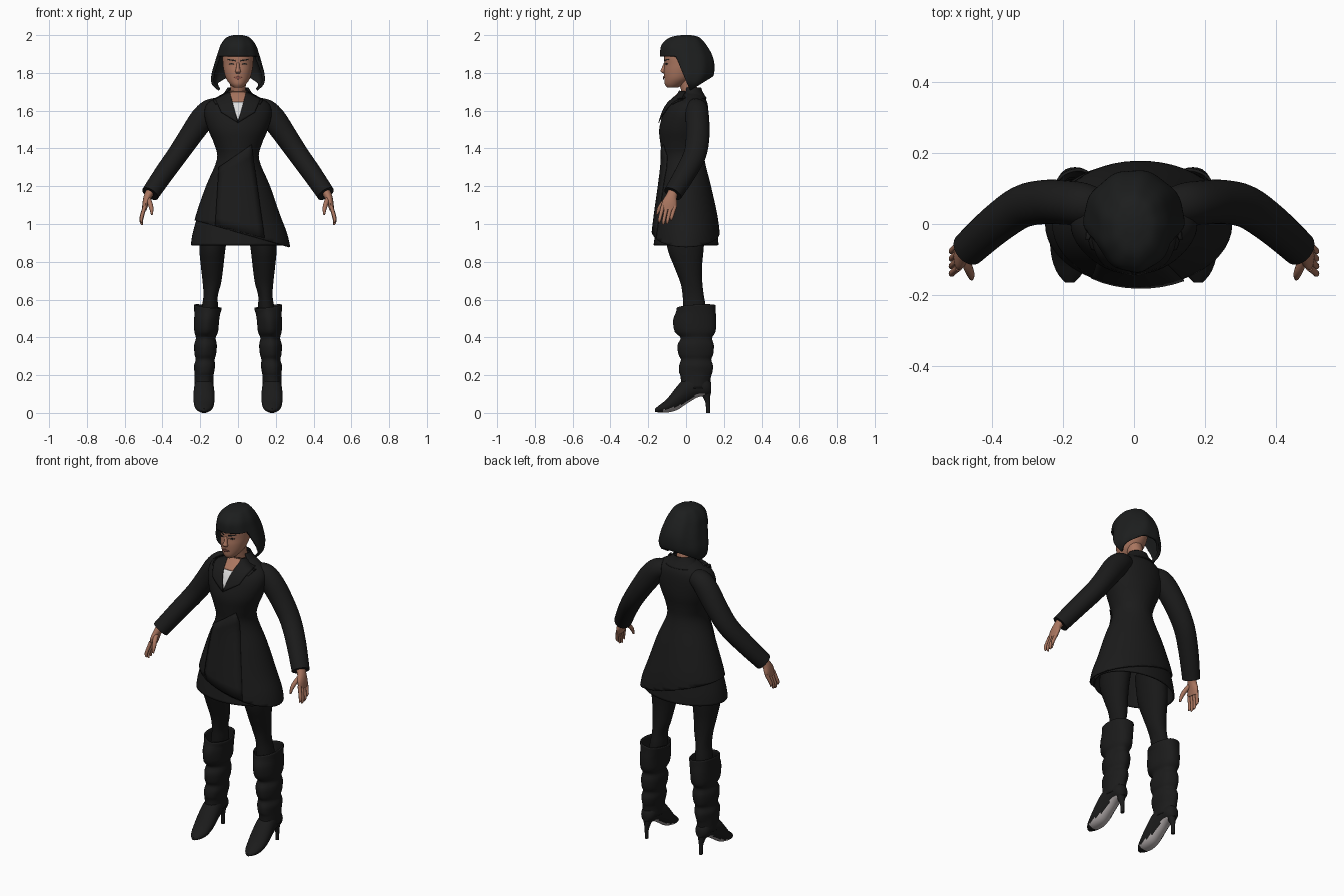
import bpy, bmesh, math
from mathutils import Vector
from mathutils.bvhtree import BVHTree

if "Cube" in bpy.data.objects:
    bpy.data.objects.remove(bpy.data.objects["Cube"])

X, Y, Z = Vector((1, 0, 0)), Vector((0, 1, 0)), Vector((0, 0, 1))


def material(name, *rgb):
    m = bpy.data.materials.new(name)
    m.use_nodes = True
    m.diffuse_color = (*rgb, 1)
    m.node_tree.nodes["Principled BSDF"].inputs["Base Color"].default_value = (*rgb, 1)
    return m


CLOTH = material("black_cloth", .011, .011, .011)
TIGHTS = material("black_tights", .009, .009, .009)
LEATHER = material("black_leather", .011, .011, .011)
HAIR = material("dark_hair", .012, .013, .013)
SKIN = material("skin", .40, .18, .115)
LIPS = material("lips", .27, .09, .07)
SHIRT = material("white_shirt", .72, .72, .72)
SOLE = material("grey_sole", .48, .44, .44)


def finish(name, bm, mat, mirror=False, thick=0, angle=50):
    bmesh.ops.recalc_face_normals(bm, faces=bm.faces)
    me = bpy.data.meshes.new(name)
    bm.to_mesh(me)
    bm.free()
    me.materials.append(mat)
    me.polygons.foreach_set("use_smooth", [True] * len(me.polygons))
    me.set_sharp_from_angle(angle=math.radians(angle))
    ob = bpy.data.objects.new(name, me)
    bpy.context.collection.objects.link(ob)
    if thick:
        mod = ob.modifiers.new("thickness", "SOLIDIFY")
        mod.thickness = thick
    if mirror:
        ob.modifiers.new("mirror", "MIRROR")
    return ob


def blend(a, b, c, d, t):
    """Smooth interpolation between rows b and c."""
    return [.5 * (2 * q + (r - p) * t + (2 * p - 5 * q + 4 * r - s) * t * t
                  + (3 * q - p - 3 * r + s) * t ** 3) for p, q, r, s in zip(a, b, c, d)]


def loft(rows, u=None, v=None, n=32, steps=4, caps=True, ripple=0, waves=9):
    """Skin elliptical rings (x, y, z, radius_u, radius_v); rings face the path if u is not given."""
    last = len(rows) - 1
    path = [blend(rows[max(i - 1, 0)], rows[i], rows[i + 1], rows[min(i + 2, last)], s / steps)
            for i in range(last) for s in range(steps)] + [list(rows[-1])]
    bm = bmesh.new()
    rings = []
    for i, (x, y, z, ru, rv) in enumerate(path):
        a, b = u, v
        if u is None:
            t = (Vector(path[min(i + 1, len(path) - 1)][:3]) - Vector(path[max(i - 1, 0)][:3])).normalized()
            a = Y.cross(t).normalized()
            b = t.cross(a)
        ring = []
        for k in range(n):
            w = math.tau * k / n
            r = 1 + ripple * math.sin(waves * w + i * .12)
            ring.append(bm.verts.new(Vector((x, y, z)) + a * (ru * r * math.cos(w)) + b * (rv * r * math.sin(w))))
        rings.append(ring)
    for p, q in zip(rings, rings[1:]):
        for k in range(n):
            bm.faces.new((p[k], p[k - 1], q[k - 1], q[k]))
    if caps:
        bm.faces.new(rings[0])
        bm.faces.new(rings[-1])
    return bm


def body_rows(*rows):
    """Rows given as (x, front y, back y, z, half width)."""
    return [(x, (f + b) / 2, z, w, (b - f) / 2) for x, f, b, z, w in rows]


def cut(bm, point, normal, clear=False):
    geom = bm.verts[:] + bm.edges[:] + bm.faces[:]
    bmesh.ops.bisect_plane(bm, geom=geom, plane_co=point, plane_no=normal, clear_outer=clear)


def remove(bm, rule):
    doomed = [f for f in bm.faces if rule(f.calc_center_median())]
    bmesh.ops.delete(bm, geom=doomed, context="FACES")


def patch(name, target, corners, mat, offset=.004, mirror=False, n=8):
    """Thin plate with four (x, z) corners, laid on the front of the target."""
    me = target.data
    tree = BVHTree.FromPolygons([q.co for q in me.vertices], [p.vertices[:] for p in me.polygons])
    a, b, c, d = [Vector((x, -1, z)) for x, z in corners]
    bm = bmesh.new()
    grid = []
    for i in range(n + 1):
        line = []
        for j in range(n + 1):
            p = a.lerp(b, i / n).lerp(d.lerp(c, i / n), j / n)
            hit = tree.ray_cast(p, Y)[0] or tree.find_nearest(Vector((p.x, -.04, p.z)))[0]
            line.append(bm.verts.new((p.x, hit.y - offset, p.z)))
        grid.append(line)
    for i in range(n):
        for j in range(n):
            bm.faces.new((grid[i][j], grid[i + 1][j], grid[i + 1][j + 1], grid[i][j + 1]))
    bmesh.ops.remove_doubles(bm, verts=bm.verts, dist=.0002)
    return finish(name, bm, mat, mirror, .004)


# Coat with a slanted hem, and the skirt below it
bm = loft(body_rows(
    (.012, -.182, .182, .875, .265), (.008, -.175, .178, .95, .252), (0, -.163, .165, 1.05, .222),
    (0, -.142, .132, 1.2, .17), (0, -.127, .098, 1.34, .112), (0, -.135, .10, 1.42, .125),
    (0, -.142, .114, 1.5, .158), (0, -.122, .118, 1.58, .178), (0, -.095, .114, 1.635, .165),
    (0, -.06, .10, 1.67, .115), (0, -.025, .085, 1.70, .06)), X, Y, 48, caps=False)
cut(bm, (-.23, 0, 1.02), (-.28, 0, -1), True)
coat = finish("coat", bm, CLOTH, thick=.008)
finish("skirt", loft(body_rows((0, -.172, .172, .888, .25), (0, -.162, .165, .96, .238),
                               (0, -.145, .148, 1.08, .2), (0, -.11, .11, 1.2, .14)), X, Y, 48, caps=False),
       CLOTH, thick=.008)
patch("coat_front_flap", coat, [(-.1, 1.3), (.07, 1.42), (.14, .925), (-.12, .995)], CLOTH)

# Collar, lapels, shirt and neck opening
bm = loft([(0, .035, 1.665, .1, .075), (0, .03, 1.70, .07, .058), (0, .03, 1.722, .055, .05)], X, Y, caps=False)
remove(bm, lambda c: c.y < .0)
finish("collar", bm, CLOTH, thick=.006)
patch("neckline", coat, [(-.045, 1.705), (.045, 1.705), (.036, 1.645), (-.036, 1.645)], SKIN, .003)
patch("shirt", coat, [(-.038, 1.65), (.038, 1.65), (0, 1.55), (0, 1.55)], SHIRT)
patch("lapels", coat, [(.045, 1.705), (.12, 1.662), (.088, 1.59), (.0, 1.535)], CLOTH, .007, True)
patch("lapel_tips", coat, [(.06, 1.695), (.135, 1.66), (.12, 1.635), (.065, 1.655)], CLOTH, .01, True)

# Sleeves
finish("sleeves", loft([(.10, .05, 1.615, .05, .05), (.145, .056, 1.602, .06, .06), (.19, .06, 1.555, .065, .062),
                        (.25, .062, 1.47, .06, .062), (.317, .048, 1.372, .055, .06),
                        (.39, -.003, 1.27, .052, .056), (.465, -.07, 1.16, .048, .05)]), CLOTH, True)

# Hands
finish("palms", loft([(.462, -.066, 1.175, .024, .027), (.478, -.078, 1.145, .021, .03),
                      (.489, -.087, 1.11, .017, .041), (.496, -.092, 1.075, .012, .038)], n=16), SKIN, True)
for i, name in enumerate(("index", "middle", "ring", "little")):
    y, drop = -.122 + .021 * i, (.072, .085, .08, .06)[i]
    finish(name + "_fingers", loft([(.493, y, 1.095, .010, .011), (.507, y - .012, 1.08 - drop * .45, .0095, .0095),
                                    (.512, y - .018, 1.08 - drop * .8, .0085, .0085),
                                    (.507, y - .02, 1.08 - drop, .004, .004)], n=10, steps=3), SKIN, True)
finish("thumbs", loft([(.478, -.088, 1.14, .013, .014), (.466, -.122, 1.11, .013, .013),
                       (.458, -.143, 1.08, .0105, .0105), (.456, -.154, 1.05, .005, .005)], n=10), SKIN, True)

# Neck and head
finish("neck", loft([(0, .035, 1.62, .055, .05), (0, .024, 1.68, .043, .044), (0, .012, 1.73, .041, .044),
                     (0, 0, 1.79, .044, .045)], X, Y), SKIN)
head = finish("head", loft(body_rows(
    (0, -.10, -.045, 1.722, .022), (0, -.112, -.01, 1.74, .042), (0, -.115, .03, 1.77, .063),
    (0, -.117, .06, 1.81, .075), (0, -.114, .075, 1.845, .08), (0, -.115, .085, 1.89, .081),
    (0, -.10, .08, 1.94, .07), (0, -.05, .05, 1.975, .035)), X, Y), SKIN)
finish("nose", loft([(0, -.108, 1.856, .007, .008), (0, -.117, 1.825, .010, .012),
                     (0, -.121, 1.808, .015, .014), (0, -.115, 1.797, .009, .006)], X, Y, 16), SKIN)
patch("eyebrows", head, [(.014, 1.868), (.055, 1.874), (.055, 1.869), (.014, 1.861)], HAIR, .002, True)
patch("eyes", head, [(.017, 1.847), (.035, 1.853), (.052, 1.847), (.035, 1.843)], HAIR, .002, True)
patch("mouth", head, [(-.024, 1.775), (0, 1.783), (.024, 1.775), (0, 1.766)], LIPS, .003)

# Bobbed hair with a straight fringe
bm = loft(body_rows(
    (0, -.025, .025, 2.0, .022), (0, -.085, .07, 1.988, .06), (0, -.128, .105, 1.95, .092),
    (0, -.136, .135, 1.9, .11), (0, -.13, .15, 1.85, .125), (0, -.115, .148, 1.79, .14),
    (0, -.095, .12, 1.74, .137), (0, -.075, .08, 1.70, .10)), X, Y, 64, 5, ripple=.015)
cut(bm, (0, 0, 1.888), Z)
cut(bm, (0, -.055, 1.888), (0, 1, .42))
cut(bm, (0, .02, 1.705), (0, .62, -1), True)
remove(bm, lambda c: c.z < 1.888 and c.y < -.055 + (1.888 - c.z) * .42)
finish("hair", bm, HAIR, thick=.014)

# Legs
finish("legs", loft([(.12, 0, 1.02, .078, .1), (.135, -.003, .88, .07, .097), (.137, .01, .78, .06, .075),
                     (.138, .028, .69, .049, .058), (.145, .038, .62, .038, .056),
                     (.15, .045, .55, .043, .06), (.165, .05, .4, .045, .06)], X, Y), TIGHTS, True)

# Slouched boot shafts with folds
bm = loft([(.18, .048, .13, .05, .075), (.18, .05, .19, .05, .08), (.178, .05, .215, .052, .088),
           (.176, .052, .25, .056, .09), (.173, .053, .282, .05, .08), (.172, .052, .31, .057, .092),
           (.171, .052, .36, .06, .096), (.17, .056, .397, .052, .083), (.168, .05, .43, .063, .108),
           (.166, .048, .49, .066, .114), (.163, .053, .53, .069, .106), (.161, .055, .565, .074, .102)],
          X, Y, 32, 3, caps=False, ripple=.02, waves=5)
for q in bm.verts:
    if q.co.z > .53:
        q.co.z += (q.co.x - .17) * .12 + (q.co.y - .05) * .06
finish("boot_shafts", bm, LEATHER, True, .008)

# Pointed boot feet with pale soles, and thin heels
feet = [(.18, y, (lo + hi) / 2, w, (hi - lo) / 2) for y, lo, hi, w in (
    (-.165, .006, .022, .012), (-.14, .002, .042, .034), (-.10, .002, .075, .05), (-.05, .014, .138, .056),
    (0, .046, .19, .054), (.06, .082, .205, .047), (.11, .09, .185, .039), (.133, .105, .16, .02))]
foot = finish("boot_feet", loft(feet, X, Z), LEATHER, True)
foot.data.materials.append(SOLE)
for p in foot.data.polygons:
    if p.normal.z < -.62 and -.125 < p.center.y < .1:
        p.material_index = 1
finish("boot_heels", loft([(.18, .116, 0, .010, .011), (.18, .115, .05, .011, .012), (.18, .108, .085, .019, .02),
                           (.18, .1, .12, .03, .03)], X, Y, 16), LEATHER, True)
